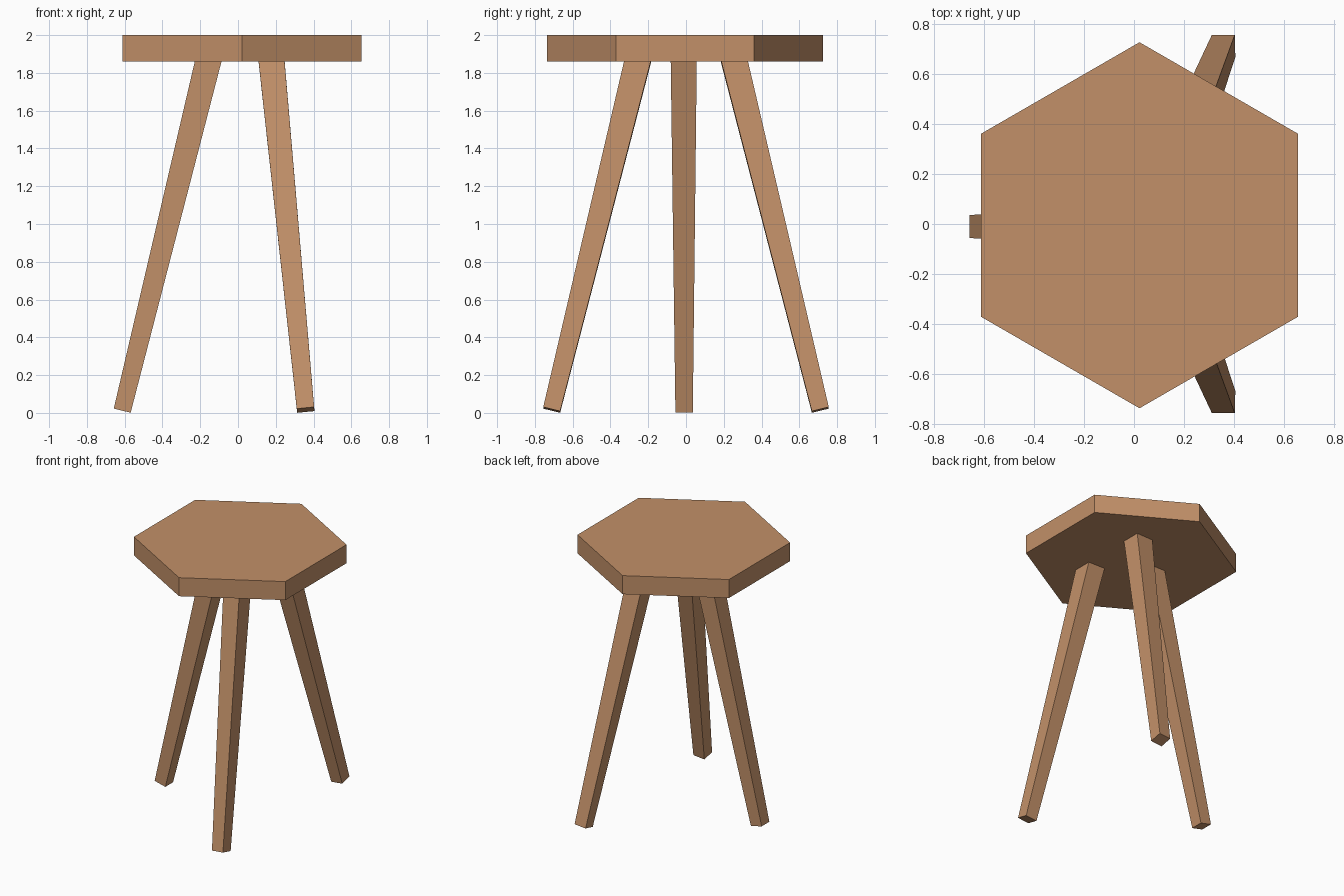
import bpy, bmesh, math
from mathutils import Vector

if "Cube" in bpy.data.objects:
    bpy.data.objects.remove(bpy.data.objects["Cube"])

wood = bpy.data.materials.new("wood")
wood.diffuse_color = (0.54, 0.28, 0.14, 1)
wood.use_nodes = True
wood.node_tree.nodes["Principled BSDF"].inputs["Base Color"].default_value = wood.diffuse_color


def finish(name, bm):
    bmesh.ops.recalc_face_normals(bm, faces=bm.faces)
    mesh = bpy.data.meshes.new(name)
    bm.to_mesh(mesh)
    bm.free()
    mesh.materials.append(wood)
    obj = bpy.data.objects.new(name, mesh)
    bpy.context.collection.objects.link(obj)
    return obj


def leg(name, foot, top, foot_size=0.092, top_size=0.138):
    """Square tapered leg, ends cut square to its own axis."""
    foot, top = Vector(foot), Vector(top)
    up = (top - foot).normalized()
    side = Vector((up.z, 0, -up.x)).normalized()
    depth = up.cross(side)
    bm = bmesh.new()
    rings = []
    for centre, size in ((foot, foot_size), (top, top_size)):
        h = size / 2
        rings.append([bm.verts.new(centre + side * sx * h + depth * sy * h)
                      for sx, sy in ((-1, -1), (1, -1), (1, 1), (-1, 1))])
    for ring in rings:
        bm.faces.new(ring)
    for i in range(4):
        j = (i + 1) % 4
        bm.faces.new((rings[0][i], rings[0][j], rings[1][j], rings[1][i]))
    return finish(name, bm)


# Hexagonal seat, corners pointing front and back
bm = bmesh.new()
bmesh.ops.create_cone(bm, cap_ends=True, segments=6, radius1=0.731, radius2=0.731, depth=0.14)
corner = bm.verts[:][0].co
turn = math.pi / 2 - math.atan2(corner.y, corner.x)
for v in bm.verts:
    x, y = v.co.x, v.co.y
    v.co.x = x * math.cos(turn) - y * math.sin(turn) + 0.022
    v.co.y = x * math.sin(turn) + y * math.cos(turn) - 0.005
    v.co.z += 1.93
finish("seat", bm)

# Three splayed legs, tops let into the seat
leg("left_leg", (-0.613, -0.01, 0.012), (-0.151, -0.012, 1.89))
for name, s in (("front_right_leg", -1), ("back_right_leg", 1)):
    leg(name, (0.358, s * 0.711, 0.016), (0.175, s * 0.249, 1.89))
